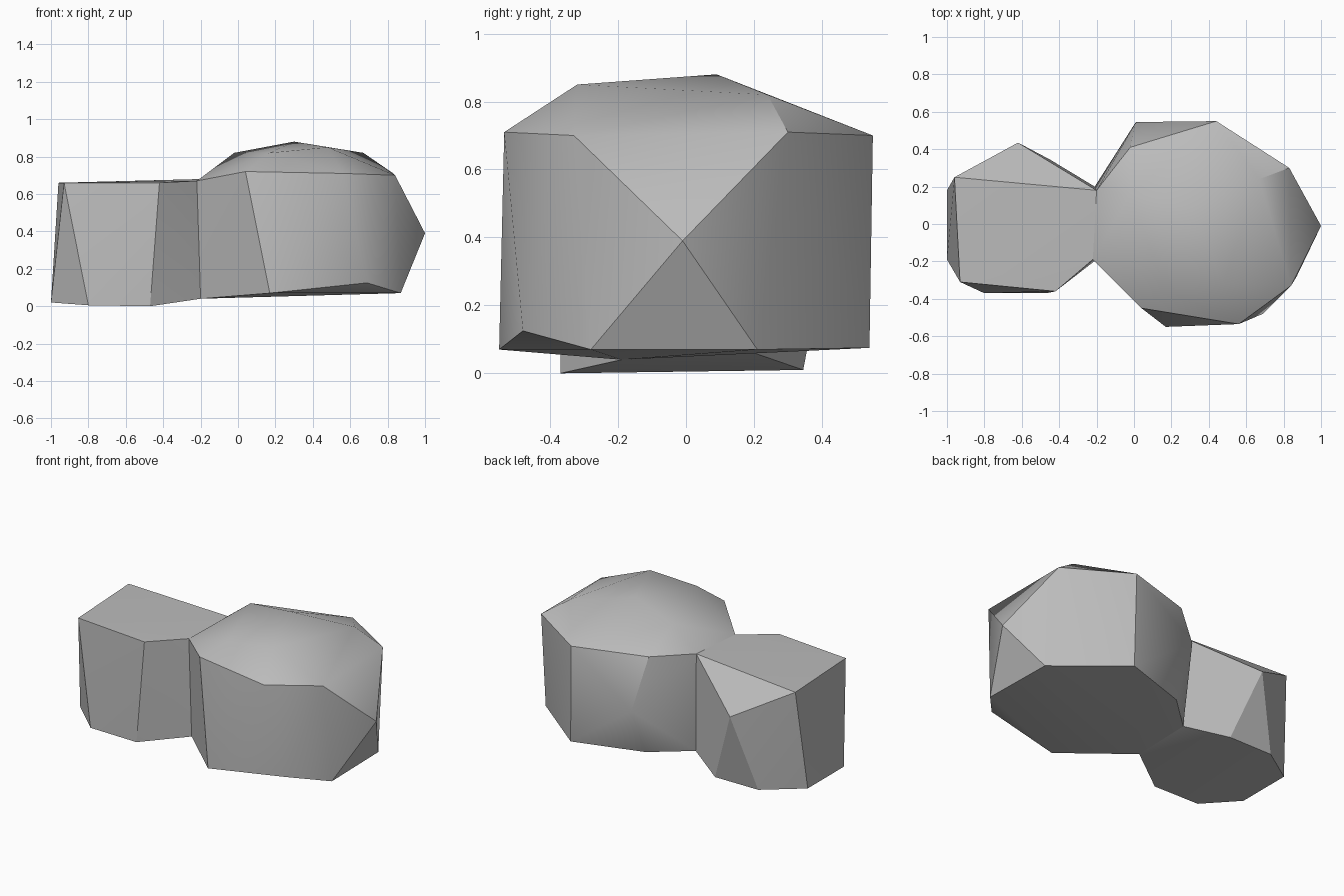
import bpy
import bmesh
import math
from mathutils import Vector

cube = bpy.data.objects.get("Cube")
if cube:
    bpy.data.objects.remove(cube, do_unlink=True)

# Single stone colour
stone = bpy.data.materials.new("stone_grey")
stone.use_nodes = True
grey = (0.5, 0.5, 0.5, 1)
stone.diffuse_color = grey
stone.node_tree.nodes["Principled BSDF"].inputs["Base Color"].default_value = grey

# Narrow joint shared by both boulders
waist = [(-.22, -.19, .67), (-.2, .18, .68), (-.2, -.19, .04), (-.21, .2, .06)]


def boulder(name, corners):
    """Wrap the corners in a faceted hull, left open at the waist."""
    bm = bmesh.new()
    for co in corners + waist:
        bm.verts.new(co)
    hull = bmesh.ops.convex_hull(bm, input=bm.verts[:])
    loose = [v for v in bm.verts if not v.link_faces]
    bmesh.ops.delete(bm, geom=loose, context="VERTS")
    joint = [Vector(co) for co in waist]
    caps = [f for f in bm.faces
            if all(min((v.co - j).length for j in joint) < 1e-4 for v in f.verts)]
    bmesh.ops.delete(bm, geom=caps, context="FACES")
    bmesh.ops.recalc_face_normals(bm, faces=bm.faces[:])
    mesh = bpy.data.meshes.new(name)
    bm.to_mesh(mesh)
    bm.free()
    mesh.materials.append(stone)
    obj = bpy.data.objects.new(name, mesh)
    bpy.context.collection.objects.link(obj)
    bpy.ops.object.select_all(action="DESELECT")
    obj.select_set(True)
    bpy.context.view_layer.objects.active = obj
    bpy.ops.object.shade_smooth_by_angle(angle=math.radians(30))
    return obj


# Large domed boulder: base, sides, shoulder, crown
boulder("large_boulder", [
    (.17, -.55, .07), (.87, -.28, .07), (.86, .21, .07), (.45, .54, .075), (.01, .4, .07),
    (1, -.01, .39), (.69, -.48, .125), (.01, .545, .39),
    (.04, -.45, .72), (.56, -.535, .71), (.84, -.33, .7), (.83, .3, .71),
    (.44, .55, .7), (-.02, .41, .7),
    (.17, -.35, .82), (.48, -.32, .85), (.67, .24, .82), (-.02, .16, .82), (.3, .09, .88),
])

# Small flat-topped boulder: base, back point, top
boulder("small_boulder", [
    (-.47, -.37, 0), (-.8, -.37, .005), (-1, -.19, .02), (-1, .18, .02),
    (-.76, .345, .01), (-.45, .345, .01),
    (-.62, .435, .48),
    (-.93, -.31, .66), (-.42, -.36, .66), (-.96, .25, .66),
])
